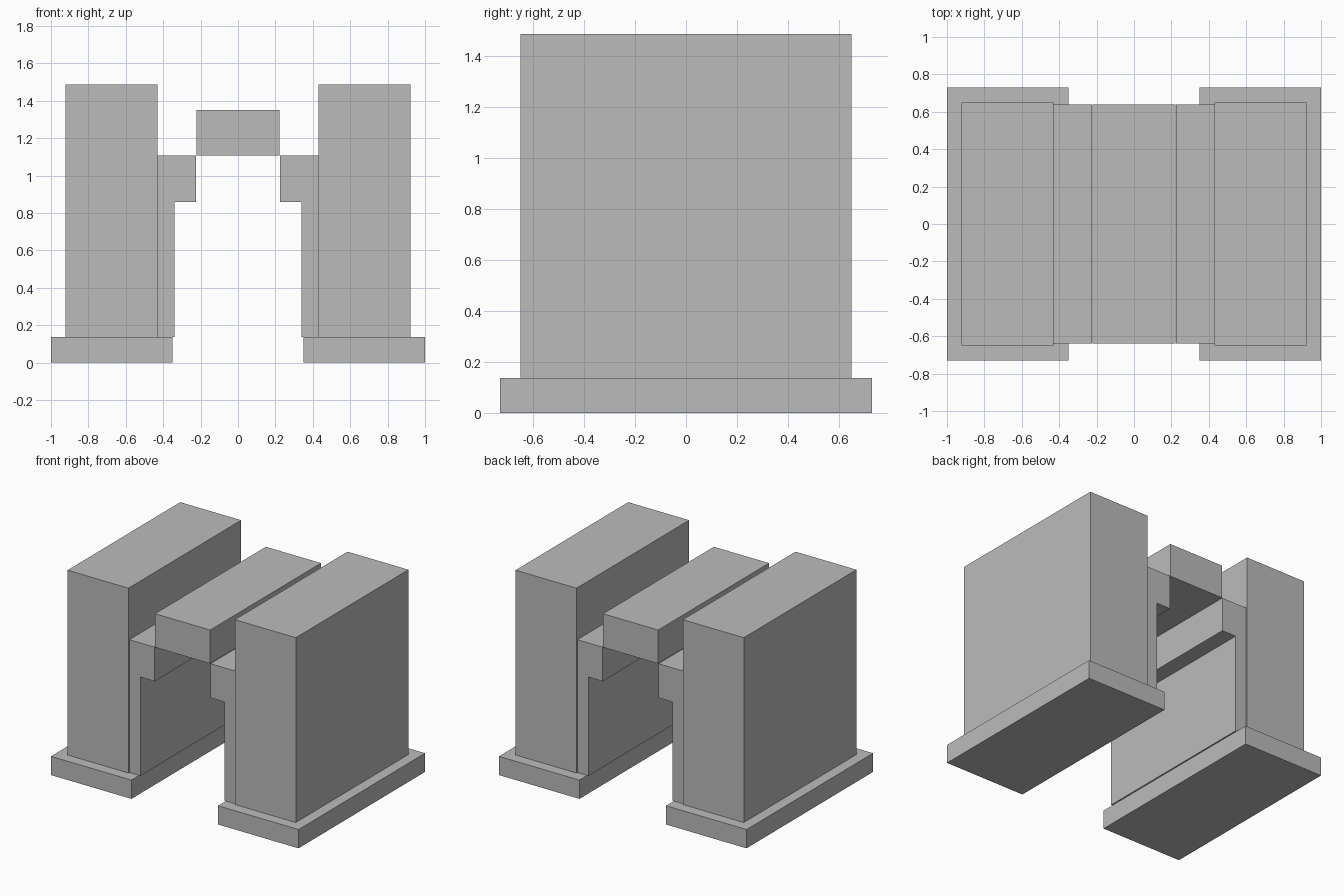
import bpy
import bmesh

cube = bpy.data.objects.get("Cube")
if cube:
    bpy.data.objects.remove(cube, do_unlink=True)

# Single stone colour
stone = bpy.data.materials.new("stone_grey")
stone.use_nodes = True
GREY = (0.5, 0.5, 0.5, 1)
stone.diffuse_color = GREY
stone.node_tree.nodes["Principled BSDF"].inputs["Base Color"].default_value = GREY


def extrude_profile(name, profile, half_depth):
    """Extrude an (x, z) outline along y, centred on y = 0."""
    bm = bmesh.new()
    face = bm.faces.new([bm.verts.new((x, -half_depth, z)) for x, z in profile])
    result = bmesh.ops.extrude_face_region(bm, geom=[face])
    verts = [v for v in result["geom"] if isinstance(v, bmesh.types.BMVert)]
    bmesh.ops.translate(bm, verts=verts, vec=(0, 2 * half_depth, 0))
    bmesh.ops.recalc_face_normals(bm, faces=bm.faces)
    mesh = bpy.data.meshes.new(name)
    bm.to_mesh(mesh)
    bm.free()
    mesh.materials.append(stone)
    obj = bpy.data.objects.new(name, mesh)
    bpy.context.collection.objects.link(obj)
    return obj


def rectangle(x0, x1, z0, z1):
    return [(x0, z0), (x1, z0), (x1, z1), (x0, z1)]


BASE_TOP, LEDGE_TOP = 0.137, 1.107

# Outlines of the left half, mirrored for the right
half_parts = {
    "base_slab": (rectangle(0.35, 1.0, 0, BASE_TOP), 0.73),
    "pillar": (rectangle(0.43, 0.922, BASE_TOP, 1.487), 0.65),
    "corbel": ([(0.43, BASE_TOP), (0.43, LEDGE_TOP), (0.225, LEDGE_TOP),
                (0.225, 0.858), (0.34, 0.858), (0.34, BASE_TOP)], 0.64),
}
for side, sign in (("left", 1), ("right", -1)):
    for part, (outline, half_depth) in half_parts.items():
        extrude_profile(f"{side}_{part}", [(sign * x, z) for x, z in outline], half_depth)

# Lintel bridging the two corbels
extrude_profile("lintel", rectangle(-0.223, 0.223, LEDGE_TOP, 1.352), 0.64)
